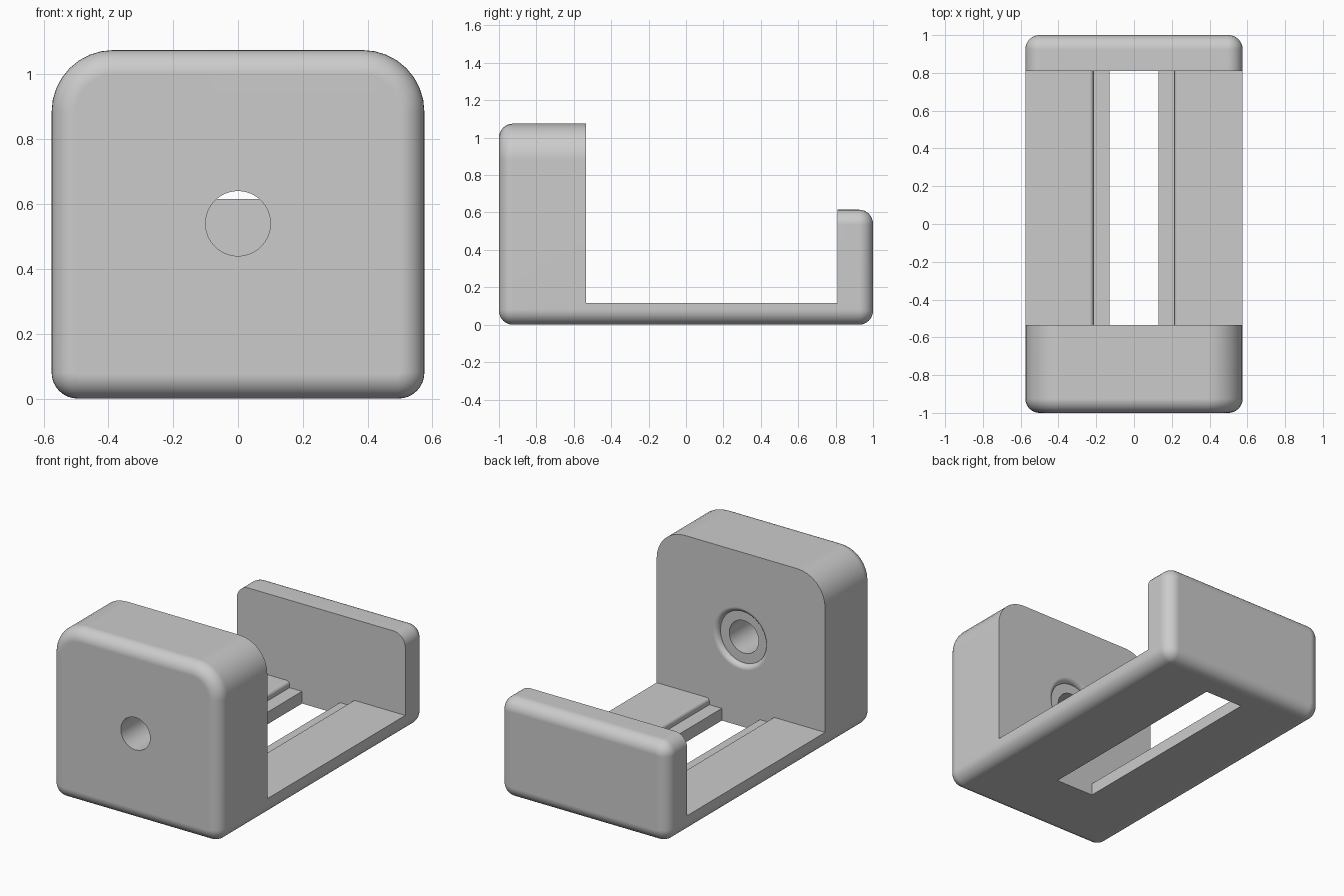
import bpy
import bmesh
from math import sin, cos, pi

if "Cube" in bpy.data.objects:
    bpy.data.objects.remove(bpy.data.objects["Cube"], do_unlink=True)

HALF_W = 0.575
FLOOR, LEDGE = 0.115, 0.075
JAW_Y, STOP_Y = -0.535, 0.81     # inner faces of the two upright walls
JAW_H, STOP_H = 1.075, 0.615
FILLET, BOTTOM_R = 0.075, 0.08
STEPS = 8


def arc(cx, cz, r, start):
    """Quarter turn, counter-clockwise from the start angle."""
    return [(cx + r * cos(start + pi / 2 * i / STEPS),
             cz + r * sin(start + pi / 2 * i / STEPS)) for i in range(STEPS + 1)]


def outline(height, top_r, inset=0.0):
    """Rounded cross-section, with a point on each side at floor level."""
    w, top = HALF_W - inset, height - inset
    rb, rt = BOTTOM_R - inset, max(top_r - inset, 0)
    right = arc(w - rb, inset + rb, rb, -pi / 2) + [(w, FLOOR)]
    right += arc(w - rt, top - rt, rt, 0)
    return right + [(-x, z) for x, z in reversed(right)]


def loft(name, rings):
    """Skin a list of equal-length rings of 3D points and cap both ends."""
    bm = bmesh.new()
    loops = [[bm.verts.new(p) for p in ring] for ring in rings]
    n = len(loops[0])
    for a, b in zip(loops, loops[1:]):
        for i in range(n):
            j = (i + 1) % n
            bm.faces.new((a[i], a[j], b[j], b[i]))
    bm.faces.new(loops[0])
    bm.faces.new(loops[-1])
    bmesh.ops.remove_doubles(bm, verts=bm.verts, dist=1e-5)
    bmesh.ops.recalc_face_normals(bm, faces=bm.faces)
    mesh = bpy.data.meshes.new(name)
    bm.to_mesh(mesh)
    bm.free()
    obj = bpy.data.objects.new(name, mesh)
    bpy.context.collection.objects.link(obj)
    return obj


def at_y(points, y):
    return [(x, y, z) for x, z in points]


# Body: rounded front, tall jaw, low floor, stop wall, rounded back
turns = [pi / 2 * i / STEPS for i in range(STEPS + 1)]
rings = [at_y(outline(JAW_H, 0.19, FILLET * (1 - sin(t))), -1 + FILLET * (1 - cos(t)))
         for t in turns]
rings += [at_y(outline(JAW_H, 0.19), JAW_Y),
          at_y(outline(FLOOR, 0), JAW_Y),
          at_y(outline(FLOOR, 0), STOP_Y),
          at_y(outline(STOP_H, BOTTOM_R), STOP_Y)]
rings += [at_y(outline(STOP_H, BOTTOM_R, FILLET * (1 - sin(t))), 1 - FILLET * (1 - cos(t)))
          for t in reversed(turns)]
body = loft("clamp_body", rings)

# Stepped slot with a softened upper lip
lip = 0.02
side = [(0.13, -0.1), (0.13, LEDGE), (0.215, LEDGE)]
side += list(reversed(arc(0.215 + lip, FLOOR - lip, lip, pi / 2)))
side += [(0.215 + lip, FLOOR + 0.1)]
side = [p for i, p in enumerate(side) if i == 0 or p != side[i - 1]]
section = side + [(-x, z) for x, z in reversed(side)]
slot = loft("slot_cutter", [at_y(section, JAW_Y), at_y(section, STOP_Y)])

# Screw hole with a shallow round-lipped recess on the inner face
depth = 0.03
hole_profile = [(0.1, -1.2), (0.1, JAW_Y - depth), (0.16, JAW_Y - depth)]
hole_profile += [(0.16 + depth * (1 - cos(t)), JAW_Y - depth + depth * sin(t)) for t in turns[1:]]
hole_profile += [(0.16 + depth, JAW_Y + 0.1)]
SIDES = 64
hole = loft("hole_cutter", [
    [(r * cos(2 * pi * i / SIDES), y, 0.54 + r * sin(2 * pi * i / SIDES)) for i in range(SIDES)]
    for r, y in hole_profile])

bpy.ops.object.select_all(action="DESELECT")
bpy.context.view_layer.objects.active = body
body.select_set(True)
for cutter in (slot, hole):
    cutter.hide_render = True
    mod = body.modifiers.new(cutter.name, "BOOLEAN")
    mod.operation, mod.solver, mod.object = "DIFFERENCE", "EXACT", cutter
    bpy.ops.object.modifier_apply(modifier=mod.name)
    bpy.data.objects.remove(cutter, do_unlink=True)

# Smooth fillets, sharp cut edges, flat walls
bpy.ops.object.shade_smooth_by_angle(angle=pi / 6)
weighted = body.modifiers.new("flat_walls", "WEIGHTED_NORMAL")
weighted.keep_sharp = True

# Plain grey finish
grey = bpy.data.materials.new("plain_grey")
grey.use_nodes = True
colour = (0.6, 0.6, 0.6, 1)
grey.diffuse_color = colour
grey.node_tree.nodes["Principled BSDF"].inputs["Base Color"].default_value = colour
body.data.materials.clear()
body.data.materials.append(grey)
